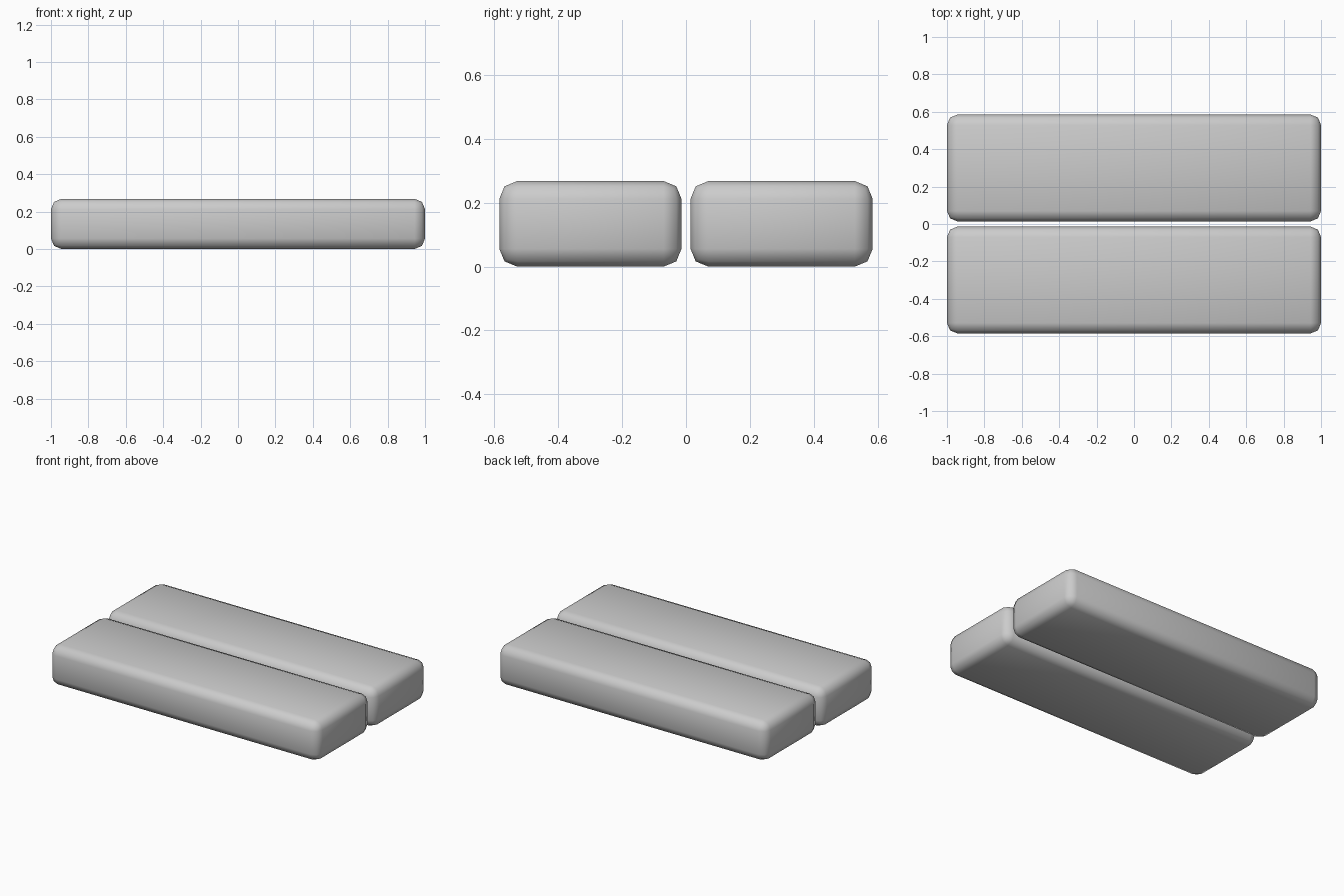
import bpy

if "Cube" in bpy.data.objects:
    bpy.data.objects.remove(bpy.data.objects["Cube"])

LENGTH, WIDTH, HEIGHT = 2.0, 0.571, 0.268
CENTRE_Y = 0.2995


def rounded_block(name, y):
    # Box with softly bevelled edges, resting on the ground
    bpy.ops.mesh.primitive_cube_add(size=1, location=(0, y, HEIGHT / 2))
    ob = bpy.context.object
    ob.name = name
    ob.scale = (LENGTH, WIDTH, HEIGHT)
    bpy.ops.object.transform_apply(location=False, rotation=False, scale=True)
    bevel = ob.modifiers.new("rounded_edges", 'BEVEL')
    bevel.width = 0.056
    bevel.segments = 2
    bpy.ops.object.shade_smooth()
    return ob


# Two identical long blocks side by side with a narrow gap
for name, side in (("front_block", -1), ("back_block", 1)):
    rounded_block(name, side * CENTRE_Y)
